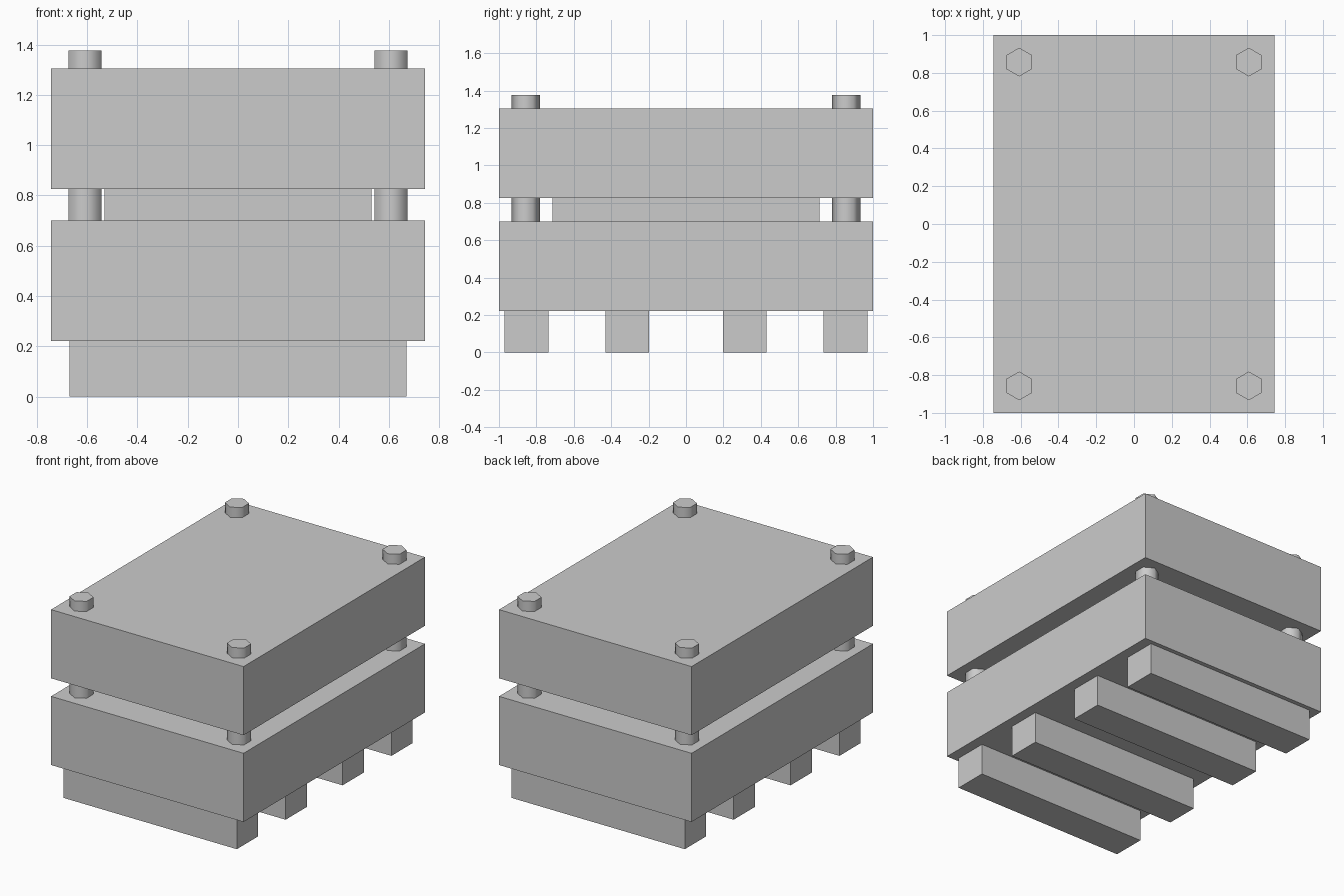
import bpy
import math

if "Cube" in bpy.data.objects:
    bpy.data.objects.remove(bpy.data.objects["Cube"], do_unlink=True)

grey = bpy.data.materials.new("light_grey")
grey.use_nodes = True
grey.diffuse_color = (0.6, 0.6, 0.6, 1)
grey.node_tree.nodes["Principled BSDF"].inputs["Base Color"].default_value = (0.6, 0.6, 0.6, 1)


def block(name, width, depth, bottom, top, y=0):
    """Flat box centred on x, spanning bottom to top."""
    bpy.ops.mesh.primitive_cube_add(size=1, location=(0, y, (bottom + top) / 2))
    ob = bpy.context.object
    ob.name = name
    ob.scale = (width, depth, top - bottom)
    bpy.ops.object.transform_apply(location=False, rotation=False, scale=True)
    ob.data.materials.append(grey)


def post(name, x, y, bottom, top):
    """Six-sided post with a point toward the front, smooth sides and flat caps."""
    bpy.ops.mesh.primitive_cylinder_add(vertices=6, radius=0.076, depth=top - bottom,
                                        location=(x, y, (bottom + top) / 2))
    ob = bpy.context.object
    ob.name = name
    ob.data.materials.append(grey)
    bpy.ops.object.shade_smooth_by_angle(angle=math.radians(65))


# Two thick slabs with a thinner core between them
block("lower_slab", 1.486, 2.0, 0.221, 0.70)
block("middle_core", 1.06, 1.43, 0.70, 0.826)
block("upper_slab", 1.486, 2.0, 0.826, 1.305)

# Cross runners underneath
for label, side in (("front", -1), ("back", 1)):
    block(label + "_outer_runner", 1.34, 0.235, 0, 0.221, side * 0.852)
    block(label + "_inner_runner", 1.34, 0.235, 0, 0.221, side * 0.314)

    # Corner posts rising through the upper slab
    for hand, sx in (("left", 1), ("right", -1)):
        post(f"{label}_{hand}_post", sx * 0.608, side * 0.857, 0.70, 1.376)
